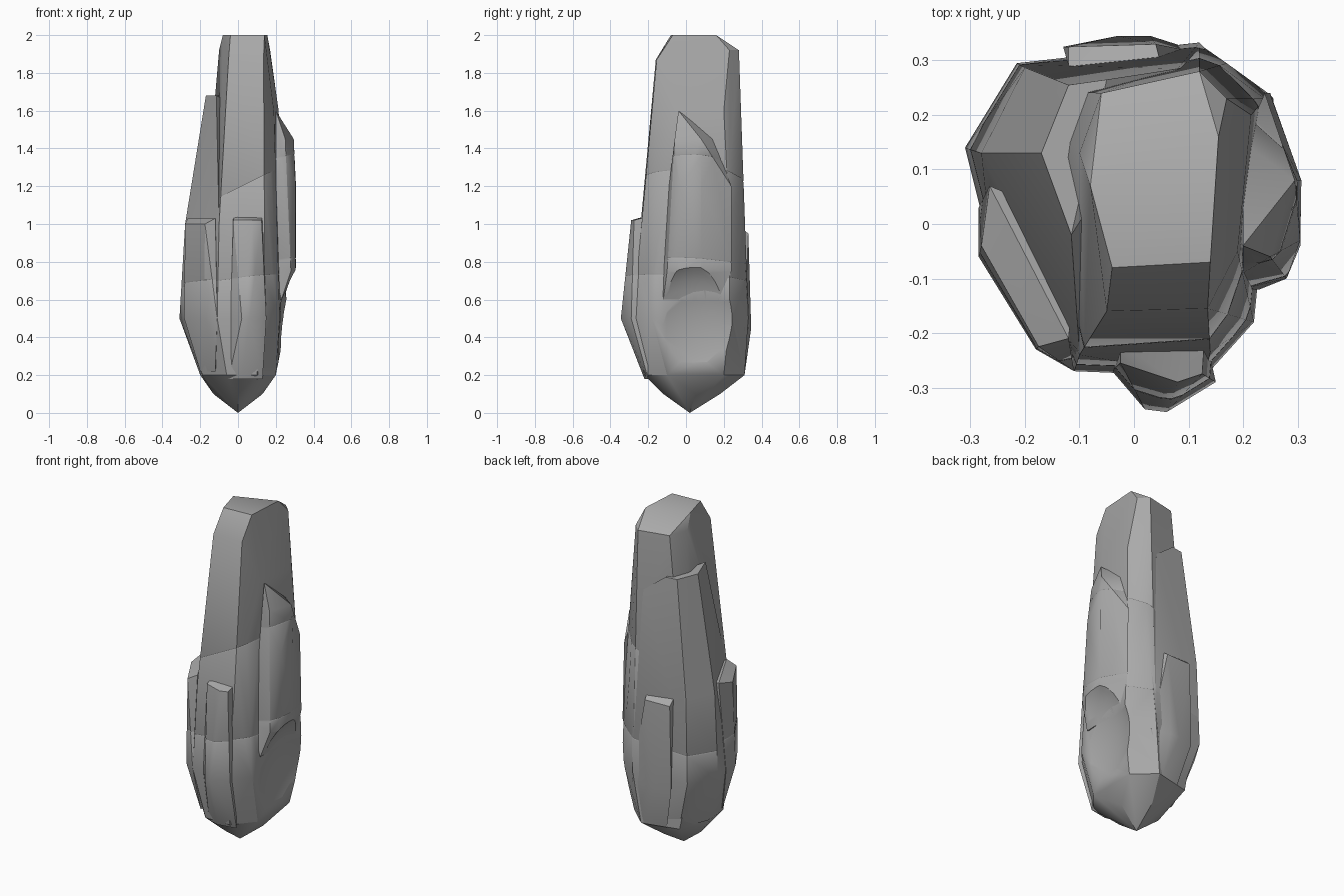
import bpy
import bmesh
import math
from mathutils import Vector

default_cube = bpy.data.objects.get("Cube")
if default_cube:
    bpy.data.objects.remove(default_cube)

stone = bpy.data.materials.new("stone grey")
stone.use_nodes = True
stone.diffuse_color = (0.4, 0.4, 0.4, 1)
stone.node_tree.nodes["Principled BSDF"].inputs["Base Color"].default_value = stone.diffuse_color


def cut_crack(mesh, height, slope):
    """Score a hairline tilted crack around a solid."""
    normal = Vector((-slope, 0.05, 1)).normalized()
    for offset in (-0.006, 0.006, 0):
        geometry = mesh.verts[:] + mesh.edges[:] + mesh.faces[:]
        result = bmesh.ops.bisect_plane(mesh, geom=geometry, plane_no=normal,
                                        plane_co=(0, 0, height + offset))
    for item in result["geom_cut"]:
        if isinstance(item, bmesh.types.BMVert):
            inward = Vector((-item.co.x, -item.co.y, 0)).normalized()
            item.co += inward * 0.002


def rock(name, rings, cracks=(), scoop=None):
    """Wrap a faceted solid around rings of points given by height."""
    mesh = bmesh.new()
    for height, points in rings.items():
        for x, y in points:
            mesh.verts.new((x, y, height))
    hull = bmesh.ops.convex_hull(mesh, input=mesh.verts[:])
    unused = {v for v in hull["geom_interior"] + hull["geom_unused"]
              if isinstance(v, bmesh.types.BMVert)}
    bmesh.ops.delete(mesh, geom=list(unused), context="VERTS")
    bmesh.ops.dissolve_limit(mesh, angle_limit=math.radians(3),
                             verts=mesh.verts[:], edges=mesh.edges[:])
    for height, slope in cracks:
        cut_crack(mesh, height, slope)
    bmesh.ops.recalc_face_normals(mesh, faces=mesh.faces[:])
    data = bpy.data.meshes.new(name)
    mesh.to_mesh(data)
    mesh.free()
    data.materials.append(stone)
    part = bpy.data.objects.new(name, data)
    bpy.context.collection.objects.link(part)
    bpy.ops.object.select_all(action="DESELECT")
    part.select_set(True)
    bpy.context.view_layer.objects.active = part
    if scoop:
        carve = part.modifiers.new("scoop", "BOOLEAN")
        carve.operation = "DIFFERENCE"
        carve.solver = "EXACT"
        carve.object = scoop
        bpy.ops.object.modifier_apply(modifier=carve.name)
    bpy.ops.object.shade_smooth_by_angle(angle=math.radians(28))
    return part


# Hidden cutter for the broad shallow hollow low on the side
bpy.ops.mesh.primitive_uv_sphere_add(segments=32, ring_count=20, radius=1,
                                     location=(0.4, 0.04, 0.4))
cutter = bpy.context.object
cutter.name = "hollow_cutter"
cutter.scale = (0.2, 0.38, 0.42)
cutter.data.materials.append(stone)
cutter.hide_render = True
cutter.hide_set(True)

# Tall central column with a bevelled top and pointed foot
rock("main_column", {
    2: [(-0.04, -0.08), (0.14, -0.07), (0.155, 0.16), (-0.08, 0.07)],
    1.92: [(0.12, 0.28), (0.17, 0.23), (-0.06, 0.24), (-0.1, 0.13)],
    1.87: [(-0.05, -0.16), (0.135, -0.155)],
    1.6: [(0.215, 0.2), (0.19, -0.05)],
    1: [(-0.1, -0.24), (0.14, -0.235), (0.21, -0.1), (0.24, 0.23),
        (0.17, 0.295), (-0.1, 0.26), (-0.18, 0.1)],
    0.5: [(-0.11, -0.27), (0.13, -0.28), (0.22, -0.18), (0.26, 0.23),
          (0.12, 0.33), (-0.2, 0.25)],
    0.2: [(-0.2, 0.04), (-0.19, -0.08), (-0.06, -0.22), (0.1, -0.22),
          (0.2, -0.1), (0.2, 0.2), (0.08, 0.31), (-0.14, 0.26)],
    0.1: [(-0.13, 0.05), (0.13, 0.05), (0.02, 0.18), (0, -0.12)],
    0: [(0, 0.02)],
}, cracks=[(0.7, 0.12), (1.18, 0.5)], scoop=cutter)

# Broad shoulder wrapping the rear corner
rock("rear_shoulder", {
    1.68: [(-0.17, 0.13), (-0.12, 0.255), (-0.05, 0.265), (-0.115, -0.02)],
    1.58: [(0.08, 0.285)],
    1: [(-0.28, 0.13), (-0.2, 0.287), (0.03, 0.318), (0.15, 0.3),
        (-0.1, -0.235)],
    0.5: [(-0.31, 0.14), (-0.215, 0.295), (0.12, 0.333), (-0.26, -0.06),
          (-0.11, -0.26)],
    0.2: [(-0.2, 0.08), (-0.13, 0.25), (0.05, 0.3), (-0.19, -0.06)],
}, cracks=[(0.7, 0.1)])

# Slab leaning against the front corner
rock("corner_slab", {
    1.03: [(-0.265, 0.07), (-0.12, -0.21)],
    1: [(-0.28, -0.04), (-0.175, -0.225), (-0.1, 0)],
    0.5: [(-0.285, 0.03), (-0.285, -0.06), (-0.18, -0.23), (-0.11, -0.27)],
    0.22: [(-0.2, -0.06), (-0.12, -0.18), (-0.1, 0)],
}, cracks=[(0.7, 0.05)])

# Narrow slab on the front, tapering downward
rock("front_slab", {
    1.04: [(-0.025, -0.22), (0.13, -0.2)],
    1.02: [(-0.025, -0.255), (0.125, -0.275), (0.08, -0.29)],
    0.5: [(0.02, -0.34), (0.06, -0.345), (0.15, -0.29), (-0.04, -0.27)],
    0.18: [(0.02, -0.22), (0.13, -0.2), (-0.05, -0.2)],
}, cracks=[(0.7, 0.12)])

# Peaked slab on the side above the hollow
rock("side_slab", {
    1.6: [(0.2, -0.04)],
    1.45: [(0.295, 0.08), (0.2, 0.15), (0.25, -0.06)],
    1.2: [(0.307, 0.08), (0.24, 0.24), (0.305, -0.03), (0.2, -0.09)],
    0.75: [(0.307, 0.08), (0.25, 0.24), (0.305, -0.04), (0.28, -0.1),
           (0.19, -0.125)],
    0.6: [(0.24, 0.2), (0.23, -0.12), (0.16, 0)],
}, cracks=[(0.76, 0.2), (1.28, 0.3)], scoop=cutter)

# Thin plate on the back
rock("back_slab", {
    0.98: [(-0.12, 0.29), (0.05, 0.29)],
    0.95: [(-0.12, 0.325), (0.04, 0.33)],
    0.45: [(-0.13, 0.325), (-0.03, 0.345), (0.03, 0.345), (0.14, 0.31)],
    0.2: [(-0.07, 0.28), (0.06, 0.31)],
})
